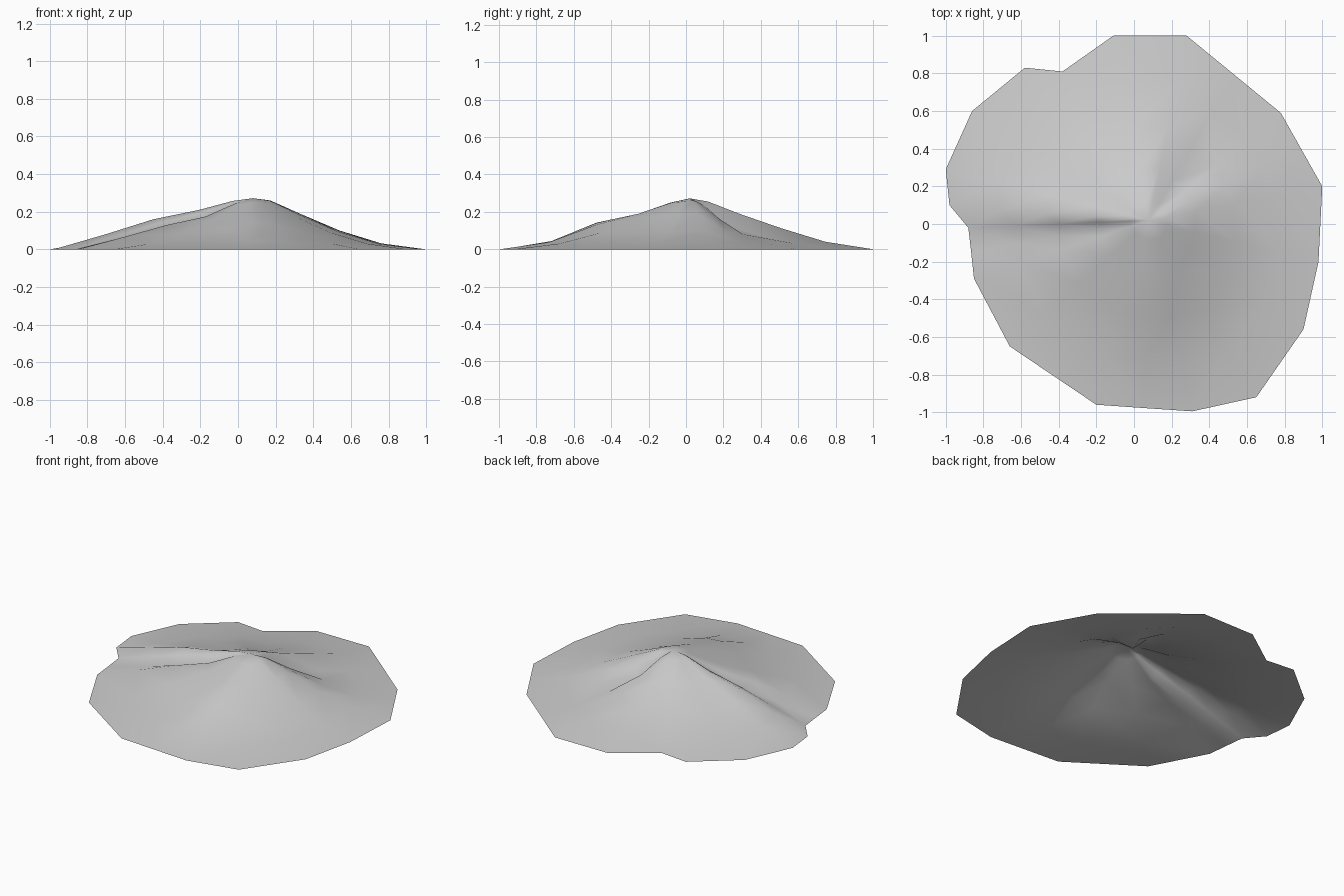
import bpy, bmesh

# Summit, and how far along each spoke the height rings sit
CENTRE = (0.08, 0.02, 0.272)
RINGS = (0.1, 0.27, 0.5, 0.74)

# Each spoke: foot x, foot y, then the heights at the four rings
SPOKES = [
    (1.00, 0.20, .260, .190, .100, .032),    # east slope
    (0.89, 0.395, .255, .185, .095, .035),   # east spur
    (0.78, 0.59, .245, .165, .080, .030),
    (0.53, 0.795, .235, .125, .070, .028),   # north-east gully
    (0.28, 1.00, .255, .190, .112, .040),    # north spur
    (-0.11, 1.00, .250, .175, .100, .040),
    (-0.38, 0.81, .250, .175, .100, .040),
    (-0.58, 0.83, .250, .175, .100, .035),
    (-0.86, 0.60, .250, .180, .105, .038),
    (-1.00, 0.29, .252, .190, .125, .050),
    (-0.98, 0.10, .258, .210, .160, .080),   # west ridge
    (-0.88, -0.02, .255, .198, .145, .075),
    (-0.865, -0.15, .245, .165, .106, .048), # west gully
    (-0.85, -0.29, .245, .175, .128, .065),  # lower west ridge
    (-0.66, -0.65, .240, .165, .090, .030),
    (-0.20, -0.96, .245, .180, .105, .032),
    (0.06, -0.978, .250, .190, .142, .044),  # south shoulder
    (0.31, -0.995, .250, .190, .128, .038),
    (0.65, -0.92, .250, .175, .090, .030),
    (0.90, -0.56, .252, .175, .090, .030),
    (0.98, -0.20, .258, .185, .095, .030),
]

bm = bmesh.new()
summit = bm.verts.new(CENTRE)

# Rings of points along the spokes, ending at the foot on the ground
spokes = []
for x, y, *heights in SPOKES:
    column = []
    for t, z in zip(RINGS + (1.0,), heights + [0.0]):
        column.append(bm.verts.new((CENTRE[0] + (x - CENTRE[0]) * t,
                                    CENTRE[1] + (y - CENTRE[1]) * t, z)))
    spokes.append(column)

# Summit fan and slope faces; the underside stays open
for a, b in zip(spokes, spokes[1:] + spokes[:1]):
    bm.faces.new((summit, a[0], b[0]))
    for i in range(len(RINGS)):
        bm.faces.new((a[i], a[i + 1], b[i + 1], b[i]))
bmesh.ops.triangulate(bm, faces=[f for f in bm.faces if len(f.verts) > 3])
for f in bm.faces:
    f.smooth = True

mesh = bpy.data.meshes.new("hill")
bm.to_mesh(mesh)
bm.free()
hill = bpy.data.objects.new("hill", mesh)
bpy.context.collection.objects.link(hill)

# Plain stone colour
stone = bpy.data.materials.new("stone grey")
stone.diffuse_color = (0.6, 0.6, 0.6, 1.0)
mesh.materials.append(stone)
